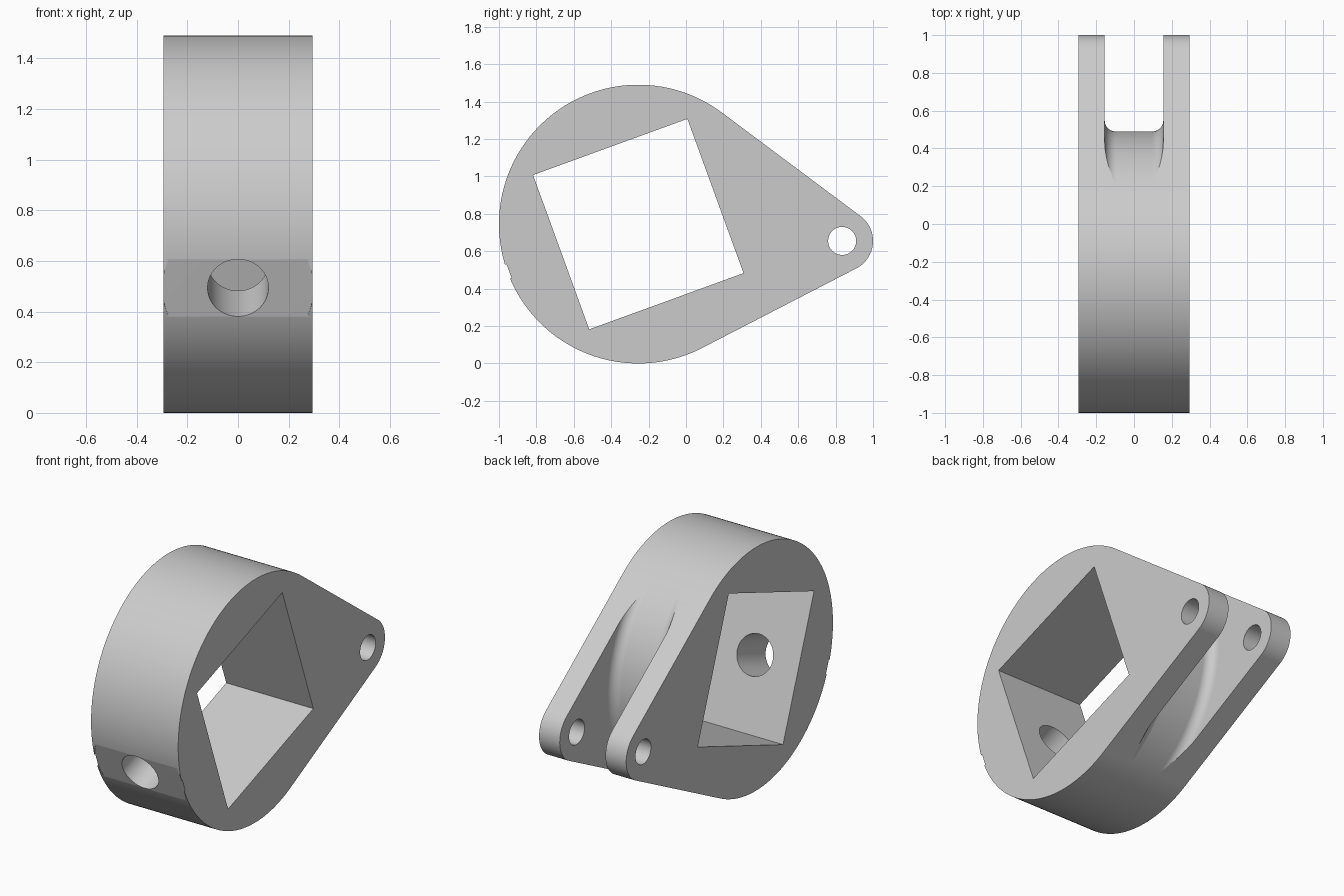
import bpy, bmesh
from math import sin, cos, acos, atan2, pi, radians, hypot
from mathutils import Matrix, Vector

if "Cube" in bpy.data.objects:
    bpy.data.objects.remove(bpy.data.objects["Cube"])

HALF_W = 0.295
RING = Vector((-0.255, 0.745))      # disc centre in (y, z)
RING_R = 0.745
LUG = Vector((0.835, 0.655))        # pivot centre in (y, z)
LUG_R = 0.165
TILT = radians(20)

# Angles at which the straight flanks touch both circles
d = LUG - RING
base = atan2(d.y, d.x)
spread = acos((RING_R - LUG_R) / hypot(d.x, d.y))
LOW, HIGH = base - spread, base + spread

grey = bpy.data.materials.new("plain grey")
grey.use_nodes = True
colour = (0.6, 0.6, 0.6, 1)
grey.diffuse_color = colour
grey.node_tree.nodes["Principled BSDF"].inputs["Base Color"].default_value = colour


def arc(centre, r, a, b, n):
    angles = [a + (b - a) * i / n for i in range(n + 1)]
    return [(centre[0] + r * cos(t), centre[1] + r * sin(t)) for t in angles]


def loft(name, rings):
    """Closed solid through a series of matching rings of points."""
    bm = bmesh.new()
    loops = [[bm.verts.new(p) for p in ring] for ring in rings]
    n = len(loops[0])
    for a, b in zip(loops, loops[1:]):
        for i in range(n):
            j = (i + 1) % n
            bm.faces.new((a[i], a[j], b[j], b[i]))
    bm.faces.new(loops[0])
    bm.faces.new(loops[-1])
    bmesh.ops.recalc_face_normals(bm, faces=bm.faces)
    mesh = bpy.data.meshes.new(name)
    bm.to_mesh(mesh)
    bm.free()
    mesh.materials.append(grey)
    obj = bpy.data.objects.new(name, mesh)
    bpy.context.collection.objects.link(obj)
    return obj


def prism(name, outline, half):
    return loft(name, [[(x, y, z) for y, z in outline] for x in (-half, half)])


def radial_bar(name, r, start, end):
    """Round bar pointing outward from the disc centre, square to one bore wall."""
    out = Vector((0, -cos(TILT), -sin(TILT)))
    side = Vector((0, -sin(TILT), cos(TILT)))
    centre = Vector((0, RING.x, RING.y))
    circle = arc((0, 0), r, 0, 2 * pi, 64)[:-1]
    return loft(name, [[centre + out * s + Vector((u, 0, 0)) + side * v
                        for u, v in circle] for s in (start, end)])


# Teardrop body
body = prism("clamp_body",
             arc(RING, RING_R, HIGH, LOW + 2 * pi, 128) + arc(LUG, LUG_R, LOW, HIGH, 40),
             HALF_W)

# Square bore and pivot hole
square = arc(RING, 0.878 / 2 ** 0.5, TILT + pi / 4, TILT + pi / 4 + 2 * pi, 4)[:-1]
cutters = [prism("square_bore_cutter", square, 1),
           prism("pivot_hole_cutter", arc(LUG, 0.075, 0, 2 * pi, 48)[:-1], 1)]

# Fork slot with filleted floor, swept round the disc
SLOT, FILLET = 0.155, 0.058
floor_r = RING_R + FILLET
section = (arc((-SLOT + FILLET, floor_r), FILLET, pi, 1.5 * pi, 10)
           + arc((SLOT - FILLET, floor_r), FILLET, 1.5 * pi, 2 * pi, 10)
           + [(SLOT, 2), (-SLOT, 2)])
sweep = [LOW + (HIGH - LOW) * i / 64 for i in range(65)]
cutters.append(loft("fork_slot_cutter", [
    [(x, RING.x + r * cos(t), RING.y + r * sin(t)) for x, r in section] for t in sweep]))

# Screw hole and its shallow spot face
cutters += [radial_bar("spot_face_cutter", 0.298, 0.7353, 1),
            radial_bar("screw_hole_cutter", 0.12, 0.2, 1.1)]

bpy.context.view_layer.objects.active = body
for cutter in cutters:
    mod = body.modifiers.new(cutter.name, 'BOOLEAN')
    mod.operation = 'DIFFERENCE'
    mod.solver = 'EXACT'
    mod.object = cutter
    bpy.ops.object.modifier_apply(modifier=mod.name)
    bpy.data.objects.remove(cutter)

# Smooth curved walls, crisp rims
bpy.ops.object.select_all(action='DESELECT')
body.select_set(True)
bpy.ops.object.shade_smooth_by_angle(angle=radians(30))
weighted = body.modifiers.new("weighted_normals", 'WEIGHTED_NORMAL')
weighted.keep_sharp = True
